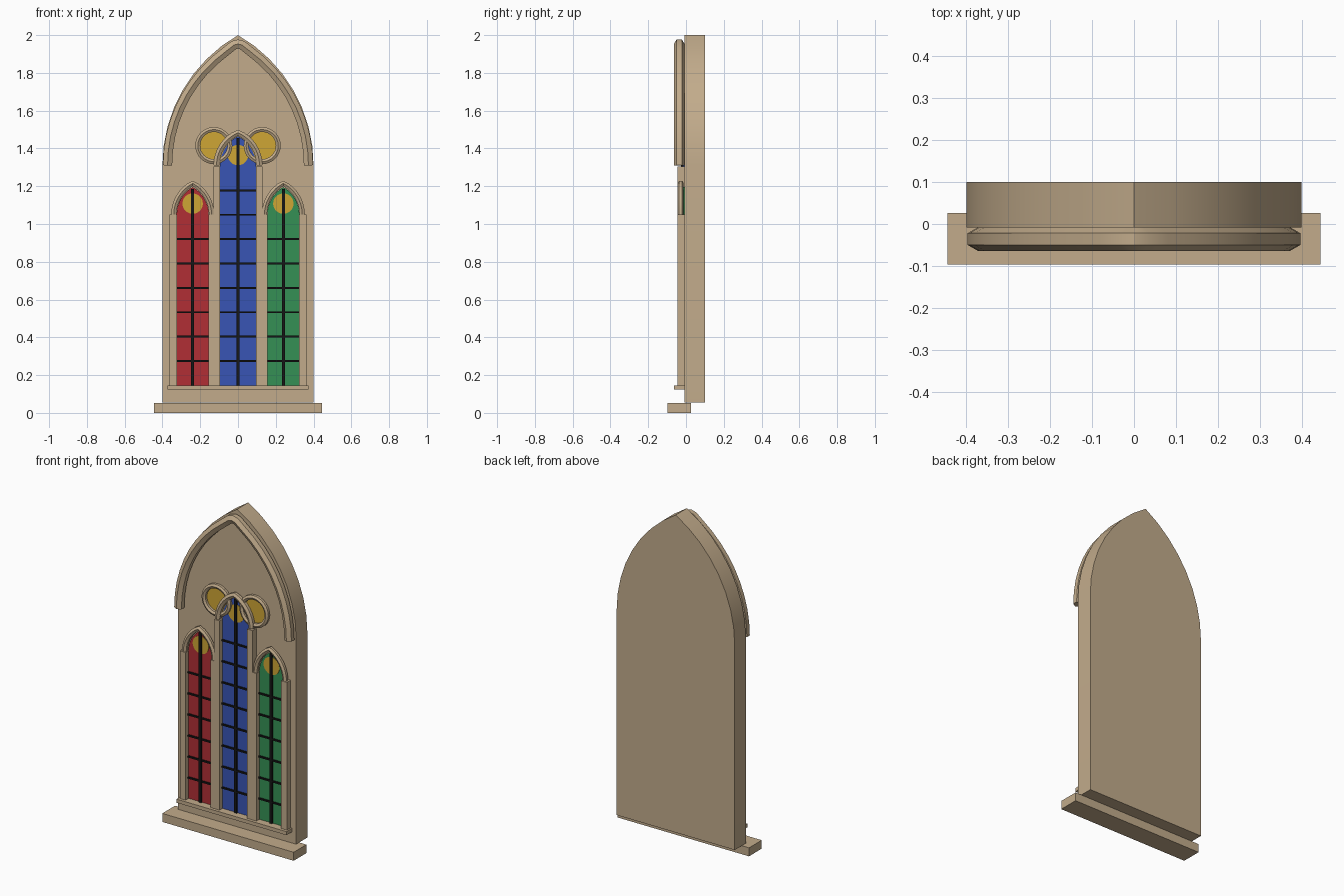
import bpy, bmesh, math
from mathutils import Vector

if "Cube" in bpy.data.objects:
    bpy.data.objects.remove(bpy.data.objects["Cube"])


def material(name, rgb):
    m = bpy.data.materials.new(name)
    m.diffuse_color = (*rgb, 1)
    m.use_nodes = True
    m.node_tree.nodes["Principled BSDF"].inputs["Base Color"].default_value = m.diffuse_color
    return m


STONE = material("stone", (0.54, 0.41, 0.26))
RED = material("red_glass", (0.44, 0.028, 0.036))
BLUE = material("blue_glass", (0.04, 0.09, 0.46))
GREEN = material("green_glass", (0.035, 0.28, 0.09))
GOLD = material("gold_glass", (0.62, 0.38, 0.035))
LEAD = material("lead", (0.008, 0.008, 0.008))


def finish(name, bm, mat, smooth=False):
    bmesh.ops.recalc_face_normals(bm, faces=bm.faces)
    me = bpy.data.meshes.new(name)
    bm.to_mesh(me)
    bm.free()
    me.materials.append(mat)
    ob = bpy.data.objects.new(name, me)
    bpy.context.collection.objects.link(ob)
    if smooth:
        bpy.ops.object.select_all(action='DESELECT')
        ob.select_set(True)
        bpy.context.view_layer.objects.active = ob
        bpy.ops.object.shade_smooth_by_angle(angle=math.radians(30))
    return ob


def slab(name, outline, y0, y1, mat, smooth=False):
    """Extrude an (x, z) outline from y0 to y1."""
    bm = bmesh.new()
    f = bm.faces.new([bm.verts.new((x, y0, z)) for x, z in outline])
    ext = bmesh.ops.extrude_face_region(bm, geom=[f])["geom"]
    for v in ext:
        if isinstance(v, bmesh.types.BMVert):
            v.co.y = y1
    return finish(name, bm, mat, smooth)


def box(name, x0, x1, y0, y1, z0, z1, mat):
    return slab(name, [(x0, z0), (x1, z0), (x1, z1), (x0, z1)], y0, y1, mat)


def arch(cx, w, spring, apex, n=8):
    """Pointed arch from the right spring, over the apex, to the left spring."""
    h = apex - spring
    r = (w * w + h * h) / (2 * w)
    end = math.asin(h / r) if r >= w else math.pi - math.asin(h / r)
    half = [(w - r + r * math.cos(end * i / n), spring + r * math.sin(end * i / n))
            for i in range(n + 1)]
    half[-1] = (0, apex)
    return [(cx + x, z) for x, z in half] + [(cx - x, z) for x, z in half[-2::-1]]


def circle(cx, cz, r, n=32):
    return [(cx + r * math.cos(2 * math.pi * i / n), cz + r * math.sin(2 * math.pi * i / n))
            for i in range(n)]


def moulding(name, path, y, r, closed=False):
    """Sweep a hexagonal bead along an (x, z) path."""
    bm = bmesh.new()
    pts = [Vector(p) for p in path]
    n = len(pts)
    rings = []
    for i, p in enumerate(pts):
        a = pts[i - 1] if closed or i > 0 else p
        b = pts[(i + 1) % n] if closed or i < n - 1 else p
        t = (b - a).normalized()
        nrm = Vector((t.y, -t.x))
        ring = []
        for k in range(6):
            ang = math.pi / 3 * k
            q = p + nrm * (r * math.sin(ang))
            ring.append(bm.verts.new((q.x, y - r * math.cos(ang), q.y)))
        rings.append(ring)
    for i in range(n if closed else n - 1):
        A, B = rings[i], rings[(i + 1) % n]
        for k in range(6):
            bm.faces.new((A[k], A[(k + 1) % 6], B[(k + 1) % 6], B[k]))
    if not closed:
        bm.faces.new(rings[0])
        bm.faces.new(rings[-1])
    return finish(name, bm, STONE, True)


# Wall panel and sills
slab("wall_panel", [(-0.4, 0.055), (0.4, 0.055)] + arch(0, 0.4, 1.31, 2.0),
     -0.008, 0.1, STONE, True)
box("bottom_sill", -0.445, 0.445, -0.097, 0.026, 0.0, 0.052, STONE)
box("window_sill", -0.372, 0.372, -0.063, -0.006, 0.124, 0.146, STONE)

# Large hood moulding with a softened peak
hood = arch(0, 0.373, 1.31, 1.955, 10)
mid = len(hood) // 2
hood[mid:mid + 1] = [(0.022, 1.947), (0, 1.953), (-0.022, 1.947)]
moulding("hood_moulding", hood, -0.036, 0.028)


def lancet(label, cx, w, spring, apex, glass, bars, roundel_z, trim_w, trim_apex, trim_r):
    # Glass pane
    slab(label + "_glass", [(cx - w, 0.14), (cx + w, 0.14)] + arch(cx, w, spring, apex),
         -0.016, -0.007, glass)
    # Gold roundel
    slab(label + "_roundel", circle(cx, roundel_z, 0.054), -0.019, -0.012, GOLD)
    # Lead bars
    box(label + "_upright_bar", cx - 0.008, cx + 0.008, -0.026, -0.014, 0.146, apex - 0.01, LEAD)
    for i in range(bars):
        z = 0.275 + 0.129 * i
        box(f"{label}_cross_bar_{i + 1}", cx - w, cx + w, -0.024, -0.014,
            z - 0.005, z + 0.005, LEAD)
    # Arched trim
    moulding(label + "_arch_trim", arch(cx, trim_w, spring, trim_apex), -0.028, trim_r)


lancet("left_window", -0.24, 0.085, 1.05, 1.195, RED, 6, 1.108, 0.1, 1.215, 0.016)
lancet("right_window", 0.24, 0.085, 1.05, 1.195, GREEN, 6, 1.108, 0.1, 1.215, 0.016)
lancet("middle_window", 0, 0.095, 1.31, 1.465, BLUE, 8, 1.365, 0.114, 1.483, 0.018)

for side, s in (("left", -1), ("right", 1)):
    # Mullions and outer jambs
    box(side + "_mullion", *sorted((s * 0.094, s * 0.13)), -0.045, -0.007, 0.146, 1.305, STONE)
    box(side + "_inner_jamb", *sorted((s * 0.13, s * 0.156)), -0.045, -0.007, 0.146, 1.05, STONE)
    box(side + "_outer_jamb", *sorted((s * 0.324, s * 0.362)), -0.045, -0.007, 0.146, 1.05, STONE)
    # Round tracery lights
    slab(side + "_round_light", circle(s * 0.128, 1.415, 0.082), -0.015, -0.007, GOLD)
    moulding(side + "_round_frame", circle(s * 0.128, 1.415, 0.085), -0.022, 0.015, True)
